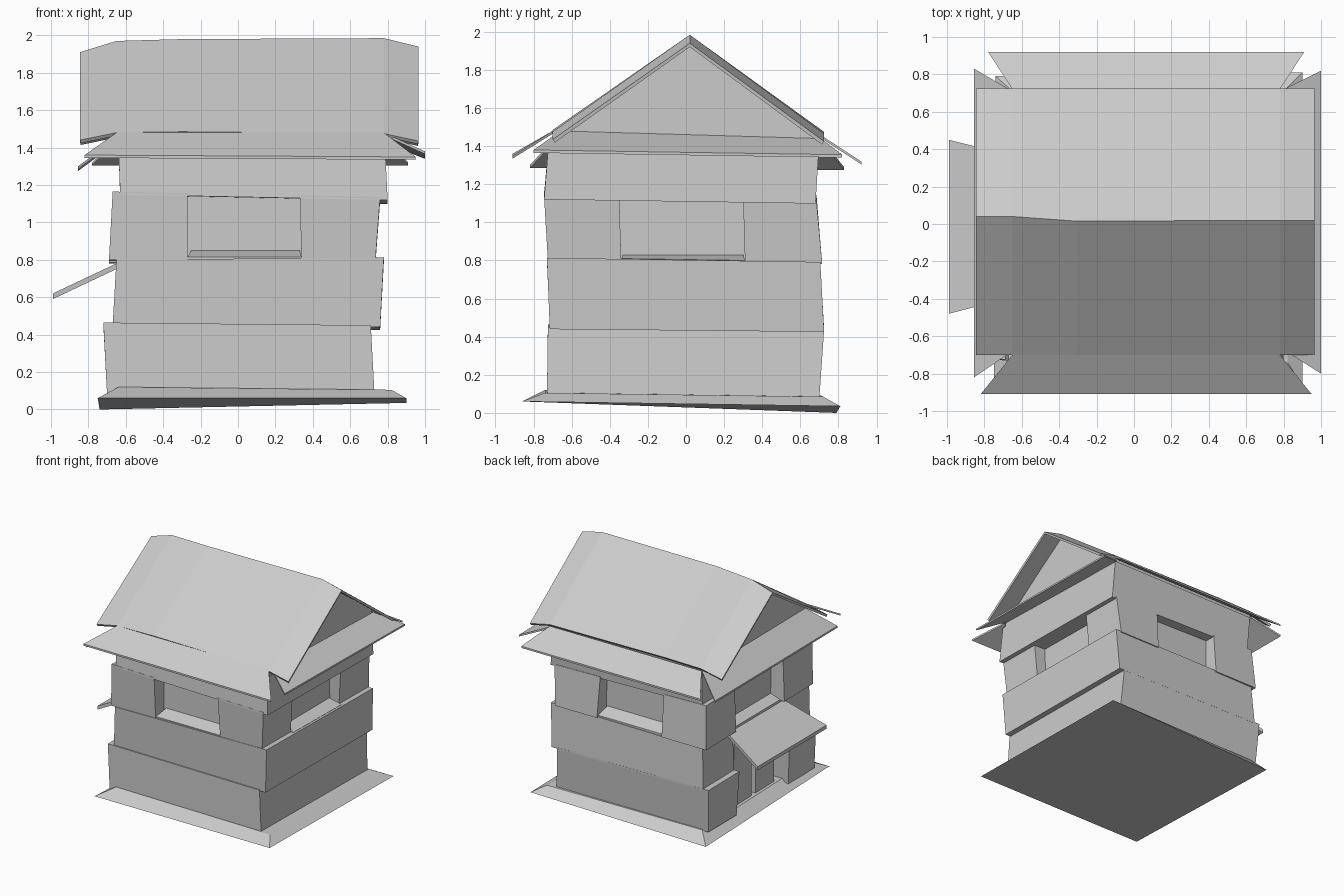
import bpy, bmesh

if "Cube" in bpy.data.objects:
    bpy.data.objects.remove(bpy.data.objects["Cube"])


def mesh_object(name, verts, faces):
    bm = bmesh.new()
    vs = [bm.verts.new(v) for v in verts]
    for f in faces:
        bm.faces.new([vs[i] for i in f])
    bmesh.ops.recalc_face_normals(bm, faces=bm.faces)
    me = bpy.data.meshes.new(name)
    bm.to_mesh(me)
    bm.free()
    ob = bpy.data.objects.new(name, me)
    bpy.context.collection.objects.link(ob)
    return ob


def block(name, low, high):
    """Six-sided block from four low and four high corner points."""
    return mesh_object(name, low + high,
                       [(0, 1, 2, 3), (4, 5, 6, 7)] +
                       [(i, (i + 1) % 4, (i + 1) % 4 + 4, i + 4) for i in range(4)])


def ring(x0, x1, y0, y1, z, tx=0, ty=0):
    """Rectangle of corners at height z, tilted slightly along x and y."""
    return [(x, y, z + tx * x + ty * y) for x, y in ((x0, y0), (x1, y0), (x1, y1), (x0, y1))]


def slab(name, inner, outer, t):
    """Thin sloping board: two inner and two outer corners on the top side."""
    top = inner + outer[::-1]
    return block(name, [(x, y, z - t) for x, y, z in top], top)


# Sloping foot slab
block("foot_slab",
      [(-.75, -.86, .06), (.90, -.86, .06), (.90, .81, .035), (-.74, .79, 0)],
      [(-.64, -.74, .12), (.82, -.74, .105), (.81, .72, .085), (-.65, .71, .09)])

# Lower wall bands, with a doorway cut in the left side
lower = block("lower_wall", ring(-.70, .73, -.73, .70, .08), ring(-.72, .71, -.725, .725, .45, -.01, -.01))
middle = block("middle_wall", ring(-.67, .76, -.715, .725, .44, -.01, -.01), ring(-.65, .78, -.73, .705, .795, .01, -.015))
cutter = block("door_cutter", ring(-1, -.56, -.38, .32, 0), ring(-1, -.56, -.36, .30, .76))
cutter.hide_render = True
cutter.display_type = 'WIRE'
for ob in (lower, middle):
    mod = ob.modifiers.new("doorway", 'BOOLEAN')
    mod.object = cutter
    mod.solver = 'EXACT'

# Door leaves inside the doorway
for i, (y0, y1) in enumerate(((-.30, -.05), (.0, .24))):
    block(f"door_leaf_{i}", ring(-.62, -.55, y0, y1, .09), ring(-.62, -.55, y0, y1, .72))

# Window band: four corner posts around a recessed core
for nx, bx, tx in (("left", (-.69, -.27), (-.67, -.27)), ("right", (.34, .735), (.33, .76))):
    for ny, by, ty in (("front", (-.725, -.34), (-.745, -.35)), ("back", (.31, .715), (.30, .685))):
        block(f"corner_post_{ny}_{nx}", ring(*bx, *by, .79, 0, -.012),
              ring(*tx, *ty, 1.14, -.02, -.015))
block("window_core", ring(-.56, .65, -.61, .59, .76), ring(-.56, .65, -.61, .59, 1.16))

# Sloping sills under each window
slab("sill_front", [(-.25, -.61, .85), (.33, -.61, .85)], [(-.27, -.72, .815), (.34, -.72, .815)], .05)
slab("sill_back", [(-.25, .59, .84), (.33, .59, .84)], [(-.27, .70, .80), (.34, .70, .80)], .05)
slab("sill_right", [(.65, -.33, .83), (.65, .30, .83)], [(.76, -.34, .81), (.76, .31, .80)], .05)
slab("sill_left", [(-.56, -.34, .83), (-.56, .30, .83)], [(-.65, -.34, .80), (-.65, .31, .80)], .05)

# Upper wall band
block("upper_wall", ring(-.63, .80, -.745, .68, 1.125, -.02, -.015), ring(-.64, .785, -.72, .70, 1.43))

# Door awning
slab("awning", [(-.63, -.385, .79), (-.63, .36, .79)], [(-.99, -.48, .62), (-.99, .45, .62)], .03)

# Flared eave boards on the four sides
slab("eave_front", [(-.65, -.70, 1.48), (.78, -.70, 1.48)], [(-.82, -.91, 1.36), (.95, -.91, 1.35)], .015)
slab("eave_back", [(-.65, .72, 1.45), (.78, .72, 1.45)], [(-.78, .92, 1.32), (.91, .92, 1.32)], .015)
slab("eave_right", [(.78, -.66, 1.48), (.78, .71, 1.44)], [(1.0, -.80, 1.38), (1.0, .82, 1.355)], .015)
slab("eave_left", [(-.65, -.68, 1.45), (-.65, .71, 1.44)], [(-.855, -.82, 1.30), (-.855, .83, 1.29)], .015)

# Gable walls as one solid prism
section = ((-.69, 1.42), (.69, 1.42), (.69, 1.47), (.02, 1.955), (-.69, 1.47))
mesh_object("gable", [(x, y, z) for x in (-.65, .78) for y, z in section],
            [range(5), range(5, 10)] + [(i, (i + 1) % 5, (i + 1) % 5 + 5, i + 5) for i in range(5)])

# Folded roof whose ends droop slightly
stations = ((-.845, 1.91, 1.44, .04), (-.65, 1.97, 1.48, .04), (-.3, 1.98, 1.485, .015),
            (.78, 1.985, 1.475, .02), (.965, 1.94, 1.435, .02))
pts = [p for x, ridge, eave, y in stations
       for p in ((x, -.70, eave), (x, y, ridge), (x, .725, eave - .01))]
roof = mesh_object("roof", pts, [(3 * i + j, 3 * i + j + 1, 3 * i + j + 4, 3 * i + j + 3)
                                 for i in range(4) for j in range(2)])
if roof.data.polygons[0].normal.z < 0:
    roof.data.flip_normals()
solid = roof.modifiers.new("thickness", 'SOLIDIFY')
solid.thickness = .02
solid.offset = -1
